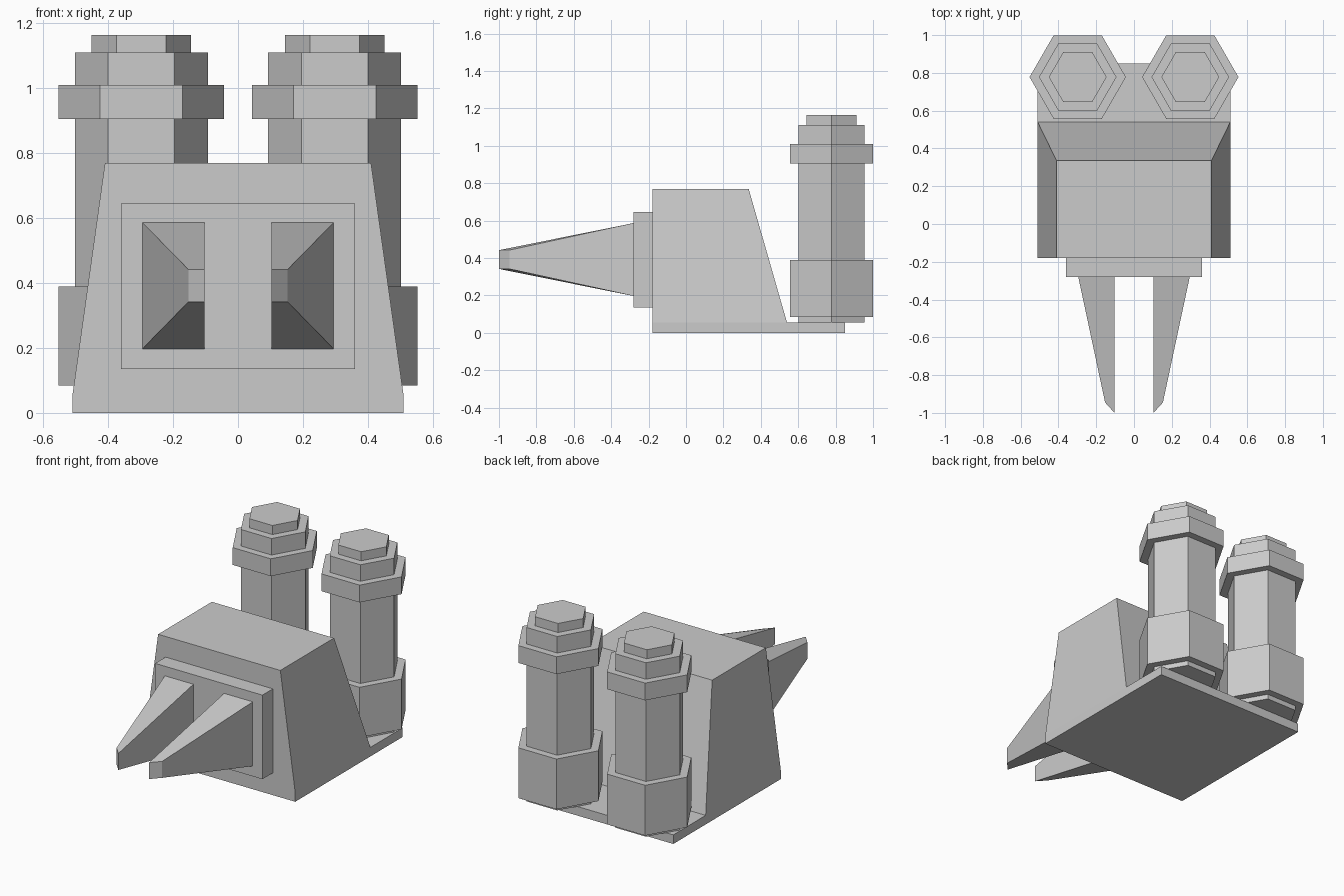
import bpy, bmesh, math

if "Cube" in bpy.data.objects:
    bpy.data.objects.remove(bpy.data.objects["Cube"])


def loft(name, rings):
    """Join matching vertex rings with quads and cap both ends."""
    bm = bmesh.new()
    loops = [[bm.verts.new(p) for p in ring] for ring in rings]
    n = len(loops[0])
    for a, b in zip(loops, loops[1:]):
        for i in range(n):
            j = (i + 1) % n
            bm.faces.new((a[i], a[j], b[j], b[i]))
    bm.faces.new(loops[0][::-1])
    bm.faces.new(loops[-1])
    bmesh.ops.recalc_face_normals(bm, faces=bm.faces[:])
    mesh = bpy.data.meshes.new(name)
    bm.to_mesh(mesh)
    bm.free()
    obj = bpy.data.objects.new(name, mesh)
    bpy.context.collection.objects.link(obj)
    return obj


def rect(hx, y0, y1, z):
    return [(-hx, y0, z), (hx, y0, z), (hx, y1, z), (-hx, y1, z)]


# Flat base and tapered body with a sloping back
loft("base_plate", [rect(0.51, -0.18, 0.85, 0), rect(0.51, -0.18, 0.85, 0.055)])
loft("body", [rect(0.51, -0.18, 0.54, 0.055), rect(0.41, -0.18, 0.335, 0.77)])

# Raised plate on the front
loft("front_plate", [rect(0.36, -0.28, -0.18, 0.135), rect(0.36, -0.28, -0.18, 0.645)])

# Stepped column profile: (radius, height)
column_profile = [
    (0.205, 0.055), (0.205, 0.085), (0.255, 0.085), (0.255, 0.39),
    (0.205, 0.39), (0.205, 0.905), (0.255, 0.905), (0.255, 1.01),
    (0.205, 1.01), (0.205, 1.11), (0.153, 1.11), (0.153, 1.165),
]

for side, label in ((-1, "left"), (1, "right")):
    # Hexagonal column
    loft(label + "_column", [
        [(side * 0.298 + r * math.cos(i * math.pi / 3),
          0.778 + r * math.sin(i * math.pi / 3), z) for i in range(6)]
        for r, z in column_profile])

    # Forward prong: straight inner face, tapered outer face, bevelled tip
    def section(x0, y0, x1, y1, z0, z1):
        return [(side * x0, y0, z0), (side * x1, y1, z0),
                (side * x1, y1, z1), (side * x0, y0, z1)]

    loft(label + "_prong", [
        section(0.103, -0.28, 0.295, -0.28, 0.197, 0.587),
        section(0.103, -1.0, 0.153, -0.945, 0.342, 0.442)])
